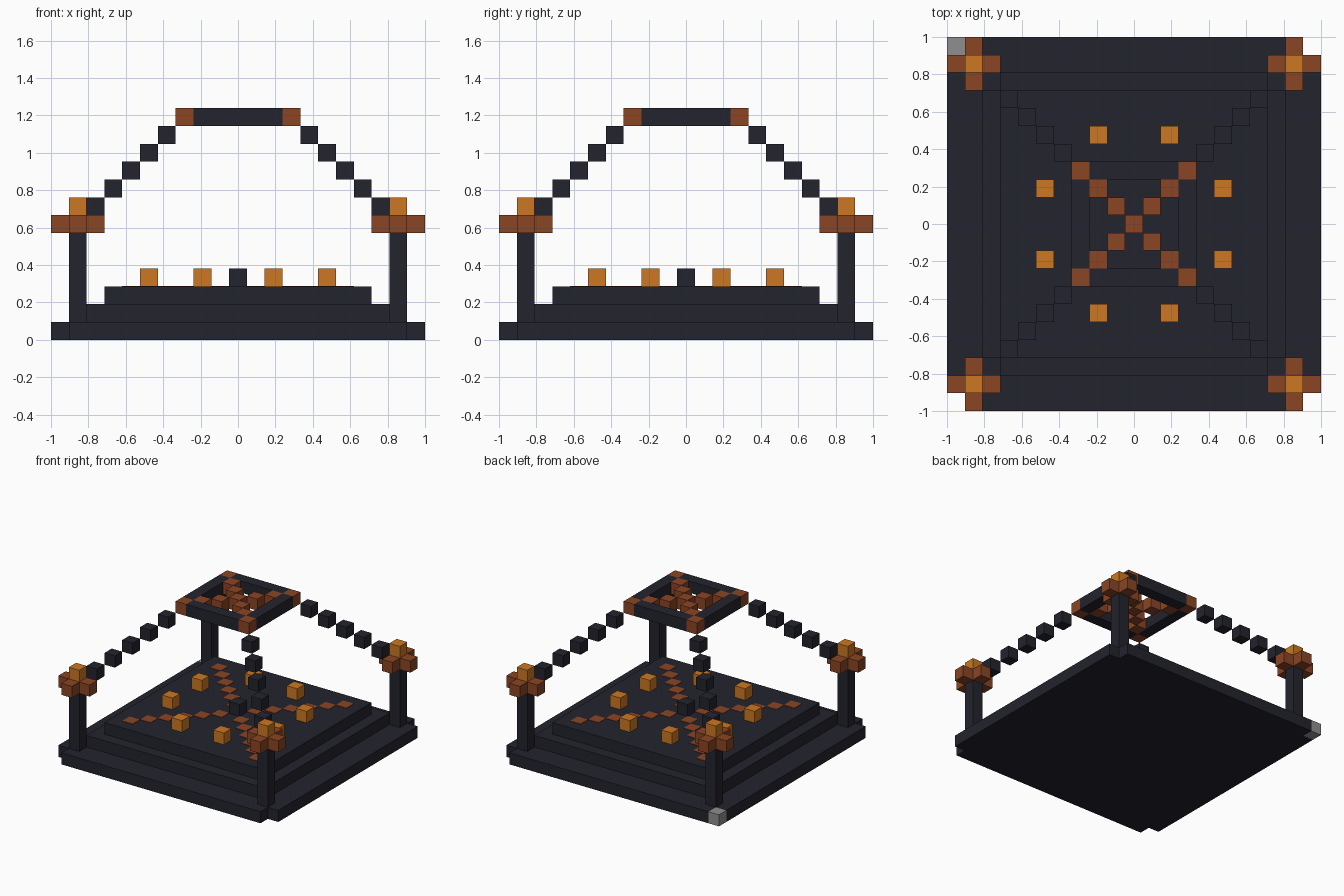
import bpy
import bmesh

if "Cube" in bpy.data.objects:
    bpy.data.objects.remove(bpy.data.objects["Cube"], do_unlink=True)

U = 2 / 21  # edge of one block
CORNERS = [(1, 1), (-1, 1), (-1, -1), (1, -1)]


def material(name, rgb):
    mat = bpy.data.materials.new(name)
    mat.use_nodes = True
    linear = [((c / 255 + 0.055) / 1.055) ** 2.4 for c in rgb] + [1]
    mat.diffuse_color = linear
    mat.node_tree.nodes["Principled BSDF"].inputs["Base Color"].default_value = linear
    return mat


DARK = material("dark stone", (35, 35, 46))
BROWN = material("rust brown", (138, 69, 36))
GOLD = material("amber", (204, 120, 34))
GREY = material("grey stone", (143, 143, 143))


def finish(name, bm, mat):
    bmesh.ops.recalc_face_normals(bm, faces=bm.faces)
    mesh = bpy.data.meshes.new(name)
    bm.to_mesh(mesh)
    bm.free()
    mesh.materials.append(mat)
    obj = bpy.data.objects.new(name, mesh)
    bpy.context.collection.objects.link(obj)
    return obj


def block(name, mat, x, y, z, sx=1, sy=1, sz=1):
    """Box centred on block column x, y with its underside at level z."""
    bm = bmesh.new()
    bmesh.ops.create_cube(bm, size=1)
    for v in bm.verts:
        v.co.x = (x + v.co.x * sx) * U
        v.co.y = (y + v.co.y * sy) * U
        v.co.z = (z + (v.co.z + 0.5) * sz) * U
    return finish(name, bm, mat)


def plus_block(name, mat, x, y, z, outer, inner):
    """One block high prism with notched corners."""
    bm = bmesh.new()
    ring = []
    for i, (sx, sy) in enumerate(CORNERS):
        points = [(outer, inner), (inner, inner), (inner, outer)]
        for px, py in (points if i % 2 == 0 else points[::-1]):
            ring.append(bm.verts.new(((x + sx * px) * U, (y + sy * py) * U, z * U)))
    face = bm.faces.new(ring)
    top = bmesh.ops.extrude_face_region(bm, geom=[face])["geom"]
    for v in top:
        if isinstance(v, bmesh.types.BMVert):
            v.co.z += U
    return finish(name, bm, mat)


# Stepped platform with one surviving corner stone
plus_block("base_step", DARK, 0, 0, 0, 10.5, 9.5)
block("middle_step", DARK, 0, 0, 1, 17, 17)
block("top_step", DARK, 0, 0, 2, 15, 15)
block("corner_stone", GREY, -10, 10, 0)
block("centre_stone", DARK, 0, 0, 3)

for sx, sy in CORNERS:
    # Corner pillar with plus-shaped capital and lamp
    px, py = 9 * sx, 9 * sy
    block("pillar", DARK, px, py, 1, sz=5)
    plus_block("capital", BROWN, px, py, 6, 1.5, 0.5)
    block("pillar_lamp", GOLD, px, py, 7)

    # Diagonal floor inlay
    for i in range(1, 7):
        block("floor_inlay", BROWN, i * sx, i * sy, 3, sz=0.03)

    # Rising chain of blocks up to the roof ring
    for i in range(4, 9):
        block("arch_block", DARK, i * sx, i * sy, 15 - i)

    # Roof diagonals, including the ring corners
    for i in range(1, 4):
        block("roof_cross_block", BROWN, i * sx, i * sy, 12)

    # Floor lamps
    block("floor_lamp", GOLD, 2 * sx, 5 * sy, 3)
    block("floor_lamp", GOLD, 5 * sx, 2 * sy, 3)

# Roof ring bars and hub
block("roof_hub", BROWN, 0, 0, 12)
for side in (-3, 3):
    block("roof_bar", DARK, 0, side, 12, sx=5)
    block("roof_bar", DARK, side, 0, 12, sy=5)
